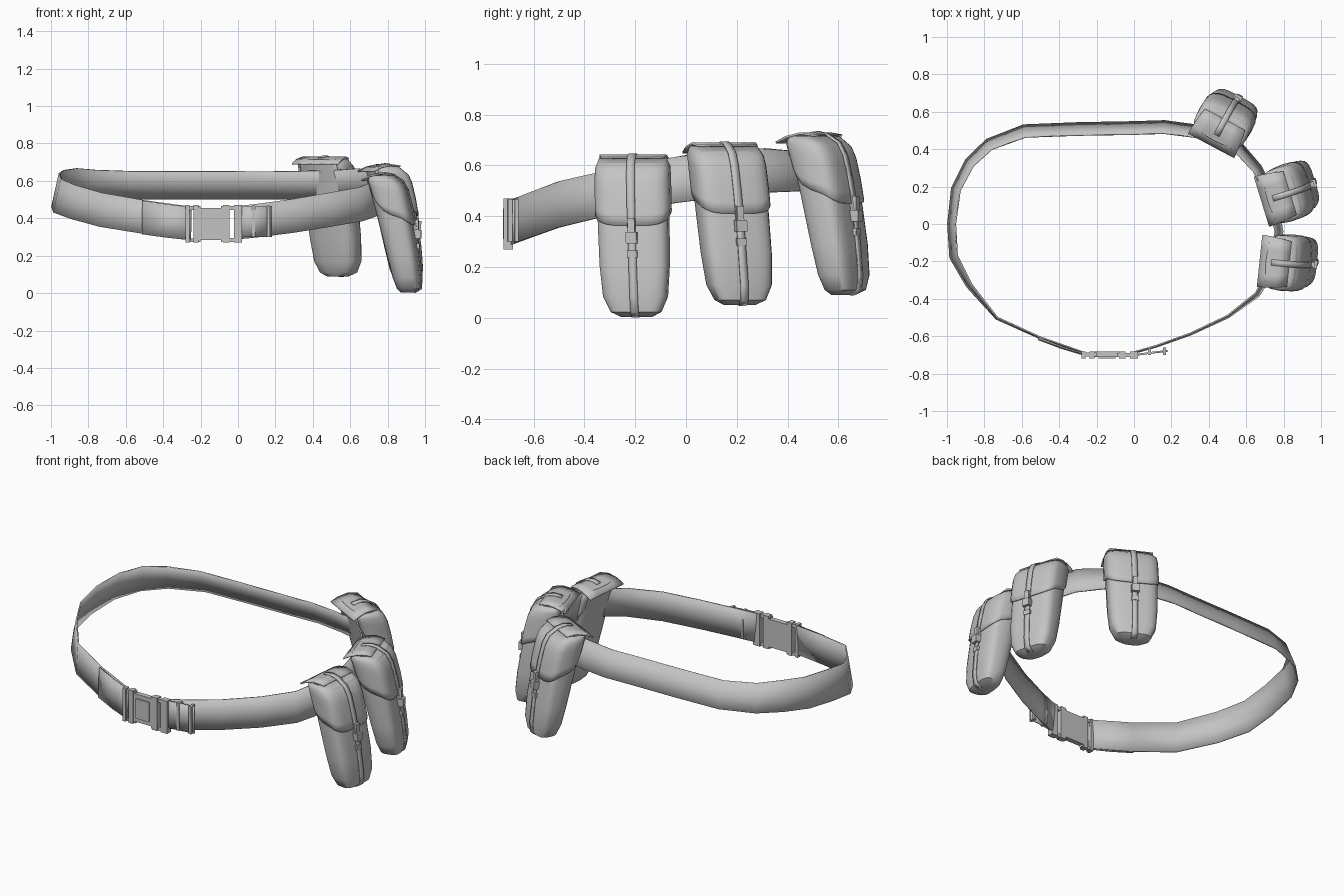
import bpy
import math
from mathutils import Vector

cube = bpy.data.objects.get("Cube")
if cube:
    bpy.data.objects.remove(cube)

grey = bpy.data.materials.new("plain grey")
grey.use_nodes = True
grey.diffuse_color = (0.55, 0.55, 0.55, 1)
grey.node_tree.nodes["Principled BSDF"].inputs["Base Color"].default_value = grey.diffuse_color


def make(name, verts, faces, thick=0.0, angle=40):
    """Mesh object with optional thickness and smooth shading."""
    mesh = bpy.data.meshes.new(name)
    mesh.from_pydata([tuple(v) for v in verts], [], faces)
    mesh.materials.append(grey)
    obj = bpy.data.objects.new(name, mesh)
    bpy.context.collection.objects.link(obj)
    bpy.ops.object.select_all(action="DESELECT")
    obj.select_set(True)
    bpy.context.view_layer.objects.active = obj
    bpy.ops.object.mode_set(mode="EDIT")
    bpy.ops.mesh.select_all(action="SELECT")
    bpy.ops.mesh.normals_make_consistent(inside=False)
    bpy.ops.object.mode_set(mode="OBJECT")
    bpy.ops.object.shade_smooth_by_angle(angle=math.radians(angle))
    if thick:
        mod = obj.modifiers.new("thickness", "SOLIDIFY")
        mod.thickness = thick
        mod.offset = 0
    return obj


def grid(rows, closed=False):
    """Join equal rows of points into a quad sheet."""
    n = len(rows[0])
    verts = [p for row in rows for p in row]
    faces = []
    for r in range(len(rows) - 1):
        for i in range(n if closed else n - 1):
            j = (i + 1) % n
            faces.append((r * n + i, r * n + j, (r + 1) * n + j, (r + 1) * n + i))
    return verts, faces


def box(name, low, high, place=Vector):
    corners = [place((x, y, z)) for x in (low[0], high[0])
               for y in (low[1], high[1]) for z in (low[2], high[2])]
    faces = [(0, 1, 3, 2), (4, 6, 7, 5), (0, 4, 5, 1), (2, 3, 7, 6), (0, 2, 6, 4), (1, 5, 7, 3)]
    return make(name, corners, faces)


def lerp(table, t):
    """Read a row of values from a table keyed by its first column."""
    for a, b in zip(table, table[1:]):
        if t <= b[0]:
            f = max(0, (t - a[0]) / (b[0] - a[0]))
            return [p + (q - p) * f for p, q in zip(a[1:], b[1:])]
    return list(table[-1][1:])


# Belt: open ribbon whose height and flare follow its depth
PATH = [(-.26, -.69), (-.5, -.605), (-.73, -.5), (-.87, -.32), (-.945, -.17), (-.955, 0),
        (-.93, .18), (-.86, .31), (-.76, .4), (-.58, .465), (-.3, .475), (0, .48),
        (.16, .485), (.32, .465), (.5, .43), (.64, .28), (.72, .12), (.755, -.04),
        (.73, -.22), (.65, -.37), (.5, -.49), (.3, -.585), (.12, -.65), (0, -.685)]
# depth: top height, ribbon height, flare
RISE = [(-.7, .46, .178, .005), (-.5, .537, .183, .01), (-.2, .605, .18, .04),
        (0, .64, .18, .04), (.3, .668, .172, .05), (.5, .648, .145, .068)]


def belt_rows(path):
    rows = []
    for i, (x, y) in enumerate(path):
        a, b = Vector(path[max(0, i - 1)]), Vector(path[min(len(path) - 1, i + 1)])
        d = (b - a).normalized()
        top, height, flare = lerp(RISE, y)
        out = Vector((-d.y, d.x)) * flare
        rows.append([Vector((x + out.x * k, y + out.y * k, top - height * k))
                     for k in (0, .5, 1)])
    return rows


make("belt", *grid(belt_rows(PATH)), thick=.008)

# Folded strap end lying over the belt
overlap = belt_rows([(-.25, -.7), (-.38, -.66), (-.51, -.61)])
make("strap_overlap", *grid(overlap), thick=.008)

# Side release buckle
box("buckle_body", (-.215, -.712, .285), (-.075, -.682, .455))
box("buckle_raised_panel", (-.19, -.72, .31), (-.1, -.71, .43))
for name, x0, x1 in (("outer", -.28, -.26), ("inner", -.238, -.21),
                     ("clasp", -.08, -.045), ("latch", -.022, .022)):
    box("buckle_bar_" + name, (x0, -.718, .27), (x1, -.682, .47))
for side, z in (("lower", .272), ("upper", .445)):
    box("buckle_left_rail_" + side, (-.27, -.708, z), (-.2, -.688, z + .02))
    box("buckle_prong_" + side, (-.09, -.712, z), (.01, -.69, z + .022))
tail = [[Vector((x, y, z)) for z in (.3, .385, .465)]
        for x, y in ((.01, -.7), (.08, -.69), (.18, -.678))]
make("strap_tail", *grid(tail), thick=.01)
for x in (.075, .155):
    box("tail_keeper", (x, -.7, .3), (x + .016, -.66, .468))

# Pouches: height, back, front, half width
BODY = [(0, .185, .255, .06), (.02, .165, .288, .1), (.08, .143, .293, .128),
        (.2, .112, .281, .138), (.35, .075, .256, .141), (.45, .05, .238, .142),
        (.55, .02, .213, .141), (.6, .005, .185, .138), (.625, .02, .14, .125)]
SIDES = 24


def outline(z, grow=0.0):
    """Rounded section with a softer back, starting at the middle of the back."""
    back, front, half = lerp(BODY, z)
    pts = []
    for i in range(SIDES):
        a = math.tau * i / SIDES
        s, c = -math.sin(a), -math.cos(a)
        power = .52 if c > -.01 else .75
        u = math.copysign(abs(s) ** power, s) * (half + grow)
        w = (front + back) / 2 + math.copysign(abs(c) ** power, c) * ((front - back) / 2 + grow)
        pts.append((u, w, z))
    return pts


def pouch(label, x, y, base, angle, lean):
    a = math.radians(angle)
    out, side = Vector((math.cos(a), math.sin(a), 0)), Vector((-math.sin(a), math.cos(a), 0))
    origin = Vector((x, y, base))

    def place(p):
        u = p[0] + lean * (.64 - p[2])
        return origin + side * u + out * p[1] + Vector((0, 0, p[2]))

    # Body
    rows = [[place(p) for p in outline(row[0])] for row in BODY]
    verts, faces = grid(rows, closed=True)
    last = len(verts) - SIDES
    faces += [tuple(range(SIDES)), tuple(range(last, last + SIDES))]
    make(label + "_pouch_body", verts, faces)

    # Flap: wraps front and sides, its hem dips towards the middle
    rows = []
    for k in range(7):
        row = []
        for i in range(3, SIDES - 2):
            front = math.sin(math.pi * (i - 3) / (SIDES - 6))
            hem = .52 - .16 * front ** .6
            z = hem + (.625 - hem) * k / 6
            u, w, _ = outline(z, .006)[i]
            row.append(place((u, w, z)))
        rows.append(row)
    make(label + "_pouch_flap", *grid(rows), thick=.006)

    # Lid: flat sheet from the flap back over the belt, dropping at the rear
    lid = [[place((u, w, z)) for u in (-half, -half * .5, 0, half * .5, half)]
           for w, z, half in ((-.012, .6, .14), (.03, .622, .138),
                              (.09, .636, .132), (.145, .628, .122))]
    make(label + "_pouch_lid", *grid(lid), thick=.008)

    # Closing strap
    profile = [(.05, .634), (.1, .642), (.14, .634)]
    profile += [(row[2] + (.012 if row[0] > .34 else .004), row[0]) for row in reversed(BODY[:-1])]
    strap = [[place((u, w, z)) for u in (-.016, .016)] for w, z in profile]
    make(label + "_pouch_strap", *grid(strap), thick=.006)

    # Strap clip and hanging end
    box(label + "_pouch_clip", (-.022, .255, .29), (.022, .295, .335), place)
    box(label + "_clip_tongue", (-.014, .25, .33), (.014, .282, .39), place)
    box(label + "_strap_keeper", (-.02, .262, .235), (.02, .287, .262), place)


pouch("front", .685, -.2, .003, -6, .045)
pouch("middle", .695, .122, .05, 17, .04)
pouch("rear", .418, .43, .09, 62, -.02)
